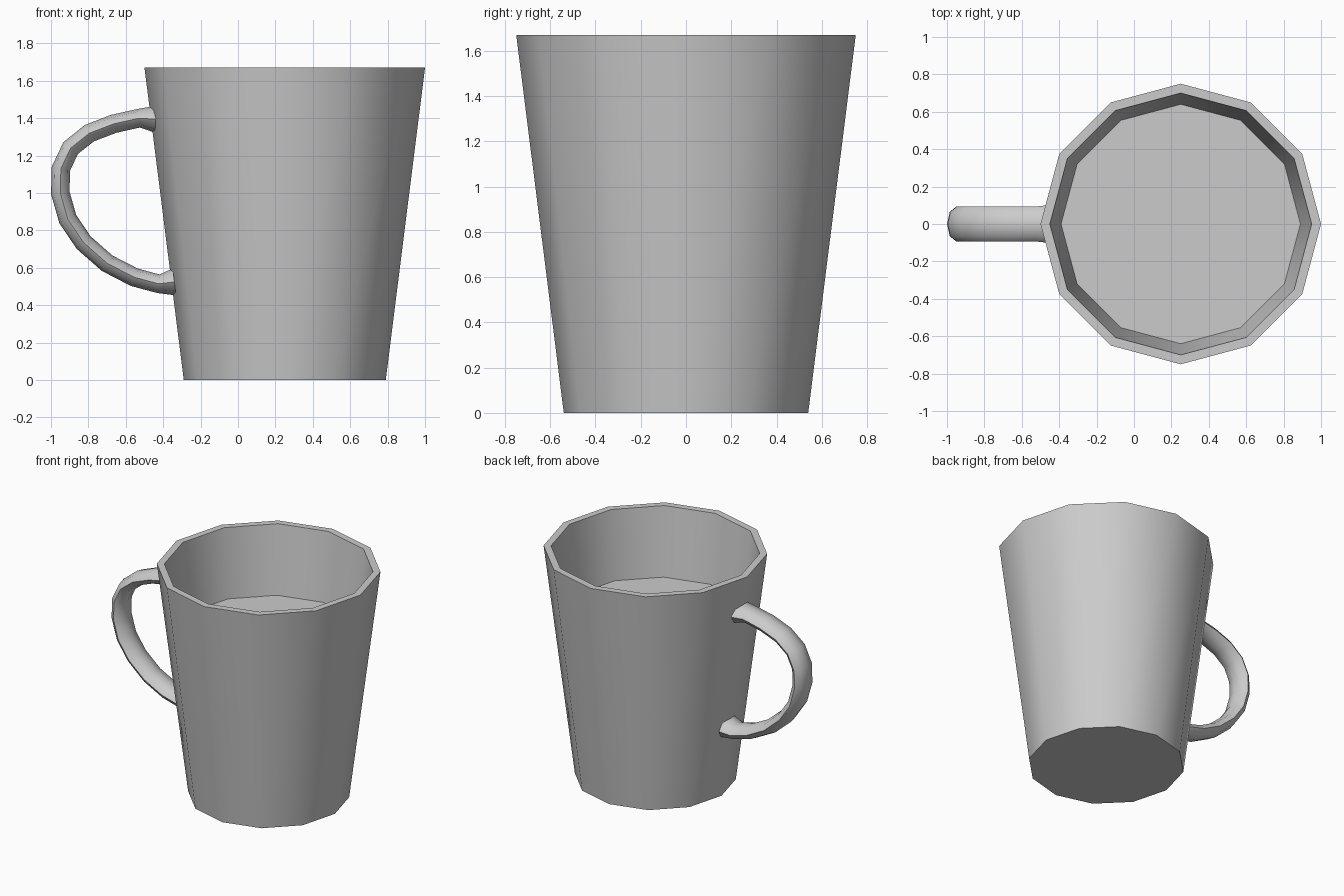
import bpy
import bmesh
import math
from mathutils import Vector

cube = bpy.data.objects.get("Cube")
if cube:
    bpy.data.objects.remove(cube, do_unlink=True)

grey = bpy.data.materials.new("plain_grey")
grey.use_nodes = True
colour = (0.6, 0.6, 0.6, 1)
grey.diffuse_color = colour
grey.node_tree.nodes["Principled BSDF"].inputs["Base Color"].default_value = colour


def skin_rings(name, rings, smooth_angle):
    """Join rings of points into a closed, capped surface."""
    bm = bmesh.new()
    loops = [[bm.verts.new(p) for p in ring] for ring in rings]
    count = len(loops[0])
    for a, b in zip(loops, loops[1:]):
        for i in range(count):
            j = (i + 1) % count
            bm.faces.new((a[i], a[j], b[j], b[i]))
    bm.faces.new(loops[0][::-1])
    bm.faces.new(loops[-1])
    bmesh.ops.recalc_face_normals(bm, faces=bm.faces)
    mesh = bpy.data.meshes.new(name)
    bm.to_mesh(mesh)
    bm.free()
    mesh.materials.append(grey)
    obj = bpy.data.objects.new(name, mesh)
    bpy.context.collection.objects.link(obj)
    bpy.ops.object.select_all(action="DESELECT")
    obj.select_set(True)
    bpy.context.view_layer.objects.active = obj
    bpy.ops.object.shade_smooth_by_angle(angle=math.radians(smooth_angle))
    return obj


def circle(count):
    return [(math.cos(math.tau * i / count), math.sin(math.tau * i / count))
            for i in range(count)]


# Cup: outer wall, rim, inner wall and the filled level inside
profile = [(0.54, 0), (0.75, 1.67), (0.70, 1.67), (0.64, 1.17)]
skin_rings("cup", [[(0.25 + r * c, r * s, z) for c, s in circle(12)]
                   for r, z in profile], 40)

# Handle: flattened tube along a curved path, flared where it meets the wall
path = [Vector((x, 0, z)) for x, z in [
    (-0.44, 1.395), (-0.53, 1.40), (-0.665, 1.37), (-0.795, 1.32),
    (-0.895, 1.24), (-0.947, 1.13), (-0.95, 1.00), (-0.91, 0.86),
    (-0.825, 0.735), (-0.70, 0.625), (-0.555, 0.55), (-0.425, 0.515),
    (-0.34, 0.525)]]
rings = []
last = len(path) - 1
for k, p in enumerate(path):
    along = (path[min(k + 1, last)] - path[max(k - 1, 0)]).normalized()
    across = along.cross(Vector((0, 1, 0)))
    flare = 1.45 if k in (0, last) else 1
    depth = 0.05 * flare
    width = 0.093 * (1.1 if flare > 1 else 1)
    rings.append([p + across * depth * c + Vector((0, width * s, 0))
                  for c, s in circle(8)])
skin_rings("handle", rings, 60)
